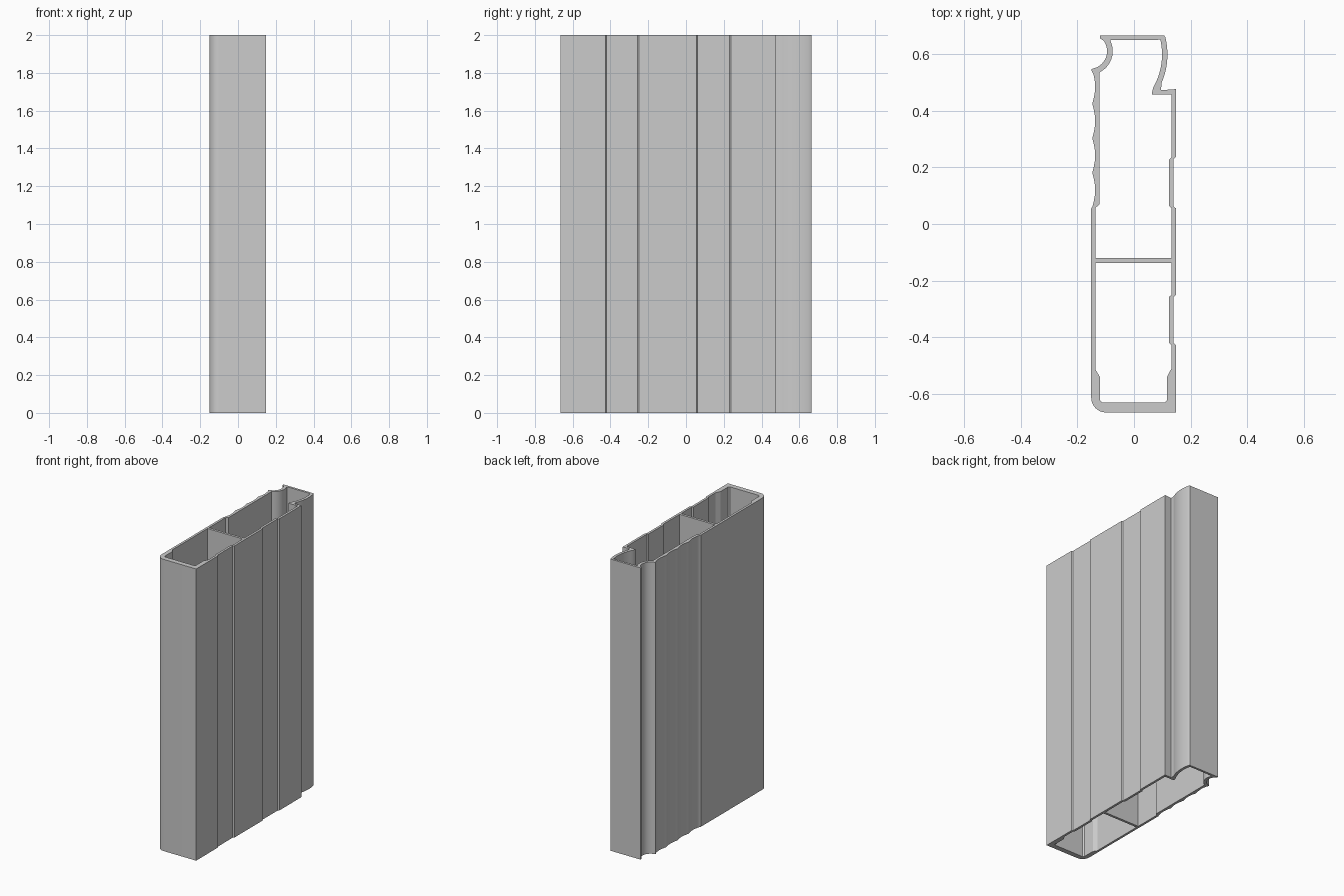
import bpy, bmesh
from math import sin, cos, pi, radians

if "Cube" in bpy.data.objects:
    bpy.data.objects.remove(bpy.data.objects["Cube"])

HEIGHT = 2.0


def arc(cx, cy, r, start, end, steps):
    return [(cx + r * cos(radians(start + (end - start) * i / steps)),
             cy + r * sin(radians(start + (end - start) * i / steps)))
            for i in range(steps + 1)]


def scallops(y0, y1, count, steps=6):
    # Shallow concave flutes along the left face
    pts = []
    for i in range(count * steps):
        y = y0 + (y1 - y0) * i / (count * steps)
        pts.append((-0.147 + 0.01 * sin(pi * (i % steps) / steps), y))
    return pts


# Outer outline, anticlockwise from the front right corner
outer = [(0.148, -0.665), (0.148, -0.427), (0.14, -0.42), (0.14, -0.257),
         (0.148, -0.25), (0.148, 0.055), (0.14, 0.062), (0.14, 0.23),
         (0.148, 0.237), (0.148, 0.476), (0.096, 0.472)]
outer += arc(-0.133, 0.598, 0.251, -24, 14, 12)
outer += [(0.107, 0.665), (-0.12, 0.665), (-0.12, 0.655)]
outer += arc(-0.158, 0.61, 0.063, 35, -80, 14)
outer += [(-0.151, 0.545)]
outer += scallops(0.06, 0.545, 4)[::-1]
outer += [(-0.151, 0.055)]
outer += arc(-0.099, -0.613, 0.052, 180, 270, 8)

# Rear hollow, anticlockwise from the divider
rear_hollow = [(-0.135, -0.12), (0.132, -0.12), (0.132, 0.057),
               (0.124, 0.064), (0.124, 0.228), (0.132, 0.235),
               (0.132, 0.457), (0.063, 0.457), (0.063, 0.463)]
rear_hollow += arc(-0.133, 0.598, 0.232, -30, 13, 12)
rear_hollow += [(-0.083, 0.649)]
rear_hollow += arc(-0.158, 0.61, 0.083, 24, -62, 12)
rear_hollow += [(-0.121, 0.535), (-0.121, 0.07), (-0.135, 0.058)]

# Front hollow, with thickened corners
front_hollow = [(-0.135, -0.137), (-0.135, -0.515), (-0.12, -0.54),
                (-0.12, -0.622), (-0.112, -0.63), (0.108, -0.63),
                (0.116, -0.622), (0.116, -0.54), (0.132, -0.51),
                (0.132, -0.25), (0.124, -0.257), (0.124, -0.42),
                (0.132, -0.427), (0.132, -0.51)]
# Right wall of the front hollow follows the outer recess
front_hollow = front_hollow[:8] + [(0.132, -0.51), (0.132, -0.427),
                                   (0.124, -0.42), (0.124, -0.257),
                                   (0.132, -0.25), (0.132, -0.137)]

# Fill the section around both hollows and extrude it
bm = bmesh.new()
edges = []
for loop in (outer, rear_hollow, front_hollow):
    verts = [bm.verts.new((x, y, 0)) for x, y in loop]
    edges += [bm.edges.new((a, b)) for a, b in zip(verts, verts[1:] + verts[:1])]
bmesh.ops.triangle_fill(bm, edges=edges, use_beauty=True, use_dissolve=False)
ext = bmesh.ops.extrude_face_region(bm, geom=bm.faces[:], use_keep_orig=True)
moved = [g for g in ext["geom"] if isinstance(g, bmesh.types.BMVert)]
bmesh.ops.translate(bm, verts=moved, vec=(0, 0, HEIGHT))
bmesh.ops.recalc_face_normals(bm, faces=bm.faces[:])

mesh = bpy.data.meshes.new("hollow_panel_profile")
bm.to_mesh(mesh)
bm.free()
panel = bpy.data.objects.new("hollow_panel_profile", mesh)
bpy.context.collection.objects.link(panel)

# Plain grey finish
grey = bpy.data.materials.new("plain_grey")
grey.use_nodes = True
colour = (0.6, 0.6, 0.6, 1)
grey.diffuse_color = colour
grey.node_tree.nodes["Principled BSDF"].inputs["Base Color"].default_value = colour
mesh.materials.append(grey)

# Smooth flutes and curves, keep corners sharp
bpy.context.view_layer.objects.active = panel
panel.select_set(True)
bpy.ops.object.shade_smooth_by_angle(angle=radians(25))
